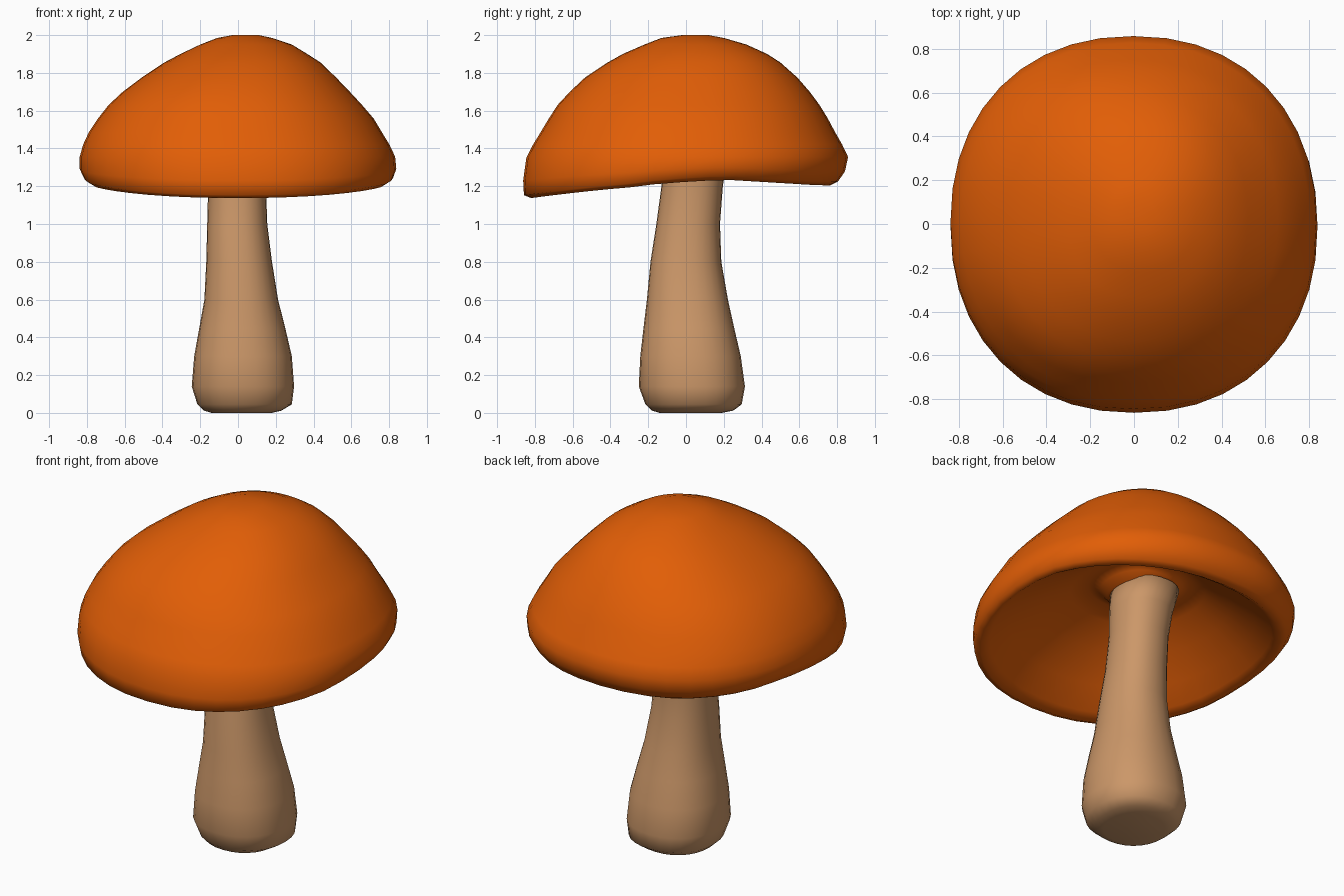
import bpy, bmesh, math


def material(name, rgb):
    m = bpy.data.materials.new(name)
    m.diffuse_color = (*rgb, 1)
    return m


def loft(name, rings, mat, seg=32, power=2.0, droop=None):
    """Skin rings of (z, x_min, x_max, y_min, y_max); both ends closed."""
    bm = bmesh.new()
    loops = []
    for z, x0, x1, y0, y1 in rings:
        loop = []
        for i in range(seg):
            a = 2 * math.pi * i / seg
            c, s = math.cos(a), math.sin(a)
            c = math.copysign(abs(c) ** (2 / power), c)
            s = math.copysign(abs(s) ** (2 / power), s)
            x = (x0 + x1) / 2 + c * (x1 - x0) / 2
            y = (y0 + y1) / 2 + s * (y1 - y0) / 2
            dz = droop(x, y, z) if droop else 0
            loop.append(bm.verts.new((x, y, z + dz)))
        loops.append(loop)
    for a, b in zip(loops, loops[1:]):
        for i in range(seg):
            j = (i + 1) % seg
            bm.faces.new((a[i], a[j], b[j], b[i]))
    bm.faces.new(loops[0][::-1])
    bm.faces.new(loops[-1])
    me = bpy.data.meshes.new(name)
    bm.to_mesh(me)
    bm.free()
    me.materials.append(mat)
    ob = bpy.data.objects.new(name, me)
    bpy.context.collection.objects.link(ob)
    for p in me.polygons:
        p.use_smooth = True
    return ob


orange = material("orange cap", (0.76, 0.112, 0.002))
tan = material("tan stem", (0.60, 0.31, 0.14))


# the rim hangs lower at the front and lifts a little at the sides
def rim_droop(x, y, z):
    low = min(1, max(0, (1.36 - z) / 0.12))
    front = max(0, (-y - 0.1) / 0.7)
    lift = max(0, 1 - abs(y - 0.2) / 0.5)
    return (0.03 * lift - 0.065 * front ** 1.4) * low


# Cap: collar round the stem, sloping hollow underside, narrow rim, dome
loft("cap", [
    (1.46, -0.10, 0.10, -0.06, 0.14),
    (1.46, -0.175, 0.165, -0.135, 0.22),
    (1.50, -0.21, 0.20, -0.17, 0.25),
    (1.525, -0.27, 0.26, -0.23, 0.30),
    (1.49, -0.36, 0.35, -0.33, 0.38),
    (1.40, -0.50, 0.50, -0.49, 0.51),
    (1.30, -0.64, 0.65, -0.65, 0.64),
    (1.23, -0.735, 0.745, -0.765, 0.725),
    (1.205, -0.785, 0.79, -0.82, 0.765),
    (1.225, -0.815, 0.82, -0.858, 0.805),
    (1.28, -0.838, 0.838, -0.862, 0.842),
    (1.355, -0.838, 0.832, -0.845, 0.858),
    (1.42, -0.82, 0.802, -0.81, 0.827),
    (1.485, -0.79, 0.762, -0.77, 0.79),
    (1.56, -0.74, 0.717, -0.725, 0.75),
    (1.63, -0.685, 0.657, -0.68, 0.707),
    (1.70, -0.61, 0.592, -0.615, 0.655),
    (1.775, -0.51, 0.52, -0.535, 0.59),
    (1.855, -0.39, 0.437, -0.415, 0.50),
    (1.90, -0.305, 0.367, -0.335, 0.43),
    (1.95, -0.20, 0.285, -0.22, 0.32),
    (1.985, -0.11, 0.18, -0.13, 0.20),
    (2.0, -0.03, 0.11, -0.02, 0.12),
], orange, seg=40, power=2.18, droop=rim_droop)

# Stem: wide foot, narrow neck
loft("stem", [
    (0.00, -0.14, 0.18, -0.14, 0.19),
    (0.012, -0.18, 0.23, -0.18, 0.25),
    (0.045, -0.215, 0.285, -0.215, 0.295),
    (0.14, -0.245, 0.297, -0.25, 0.312),
    (0.30, -0.232, 0.285, -0.242, 0.29),
    (0.45, -0.205, 0.25, -0.225, 0.255),
    (0.60, -0.178, 0.212, -0.207, 0.222),
    (0.80, -0.168, 0.18, -0.188, 0.187),
    (1.00, -0.163, 0.155, -0.157, 0.18),
    (1.20, -0.158, 0.148, -0.13, 0.195),
    (1.35, -0.172, 0.155, -0.125, 0.22),
    (1.48, -0.20, 0.155, -0.125, 0.25),
], tan, seg=28, power=2.2)
